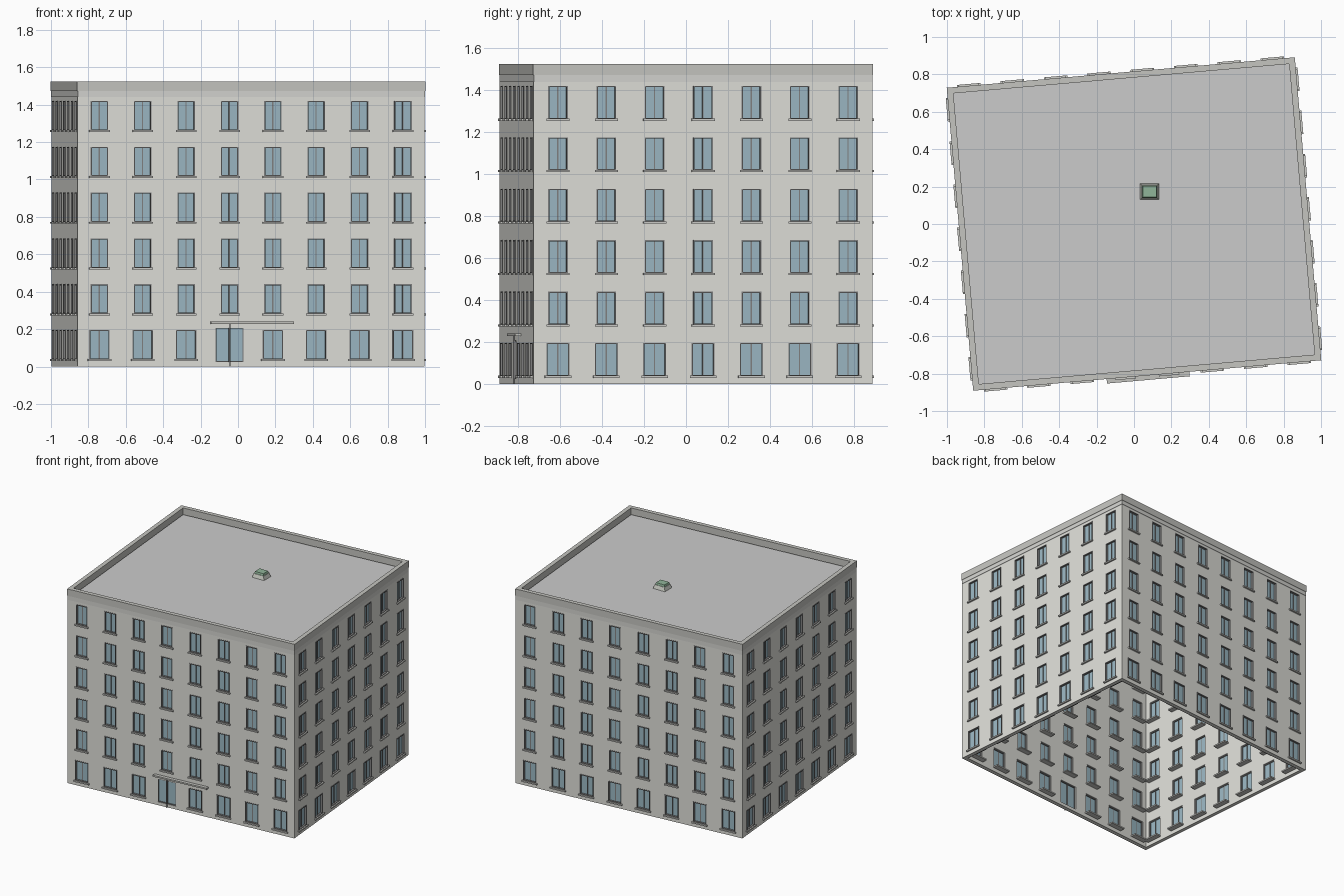
import bpy, bmesh
from math import radians
from mathutils import Matrix, Vector

if "Cube" in bpy.data.objects:
    bpy.data.objects.remove(bpy.data.objects["Cube"])

W, D = 1.862, 1.62          # footprint before rotation
ROOF, TOP, T = 1.465, 1.525, 0.03
FLOOR, FLOORS = 0.245, 6
SPIN = Matrix.Rotation(radians(5), 4, 'Z')

COLORS = {
    "walls": (0.74, 0.74, 0.70), "cornice": (0.66, 0.66, 0.63),
    "parapet": (0.56, 0.56, 0.53), "roof": (0.58, 0.58, 0.55),
    "sills": (0.62, 0.62, 0.59), "window_frames": (0.22, 0.22, 0.22),
    "window_glass": (0.33, 0.48, 0.55), "entrance_canopy": (0.55, 0.55, 0.52),
    "entrance_door_frame": (0.2, 0.2, 0.2), "entrance_glass": (0.33, 0.48, 0.55),
    "skylight_curb": (0.7, 0.72, 0.66), "skylight_dome": (0.28, 0.46, 0.32),
}
parts = {name: bmesh.new() for name in COLORS}


def quad(part, m, pts):
    bm = parts[part]
    bm.faces.new([bm.verts.new(m @ Vector(p)) for p in pts])


def box(part, m, x0, x1, y0, y1, z0, z1, taper=1.0):
    bm = parts[part]
    cx, cy = (x0 + x1) / 2, (y0 + y1) / 2
    vs = []
    for z, s in ((z0, 1), (z1, taper)):
        for x, y in ((x0, y0), (x1, y0), (x1, y1), (x0, y1)):
            vs.append(bm.verts.new(m @ Vector((cx + (x - cx) * s, cy + (y - cy) * s, z))))
    for f in ((3, 2, 1, 0), (4, 5, 6, 7), (0, 1, 5, 4), (1, 2, 6, 5), (2, 3, 7, 6), (3, 0, 4, 7)):
        bm.faces.new([vs[i] for i in f])


def wall_panel(m, half, x0, x1, z0, z1):
    """Outer and inner skin of a solid piece of wall."""
    if z1 - z0 < 1e-5:
        return
    lim = half - T
    a, b = max(x0, -lim), min(x1, lim)
    quad("walls", m, ((x0, 0, z0), (x1, 0, z0), (x1, 0, z1), (x0, 0, z1)))
    quad("walls", m, ((b, T, z0), (a, T, z0), (a, T, z1), (b, T, z1)))


def reveal(m, x0, x1, z0, z1):
    c = ((x0, z0), (x1, z0), (x1, z1), (x0, z1))
    for i in range(4):
        (ax, az), (bx, bz) = c[i], c[(i + 1) % 4]
        quad("walls", m, ((ax, 0, az), (ax, T, az), (bx, T, bz), (bx, 0, bz)))


def frame(part, m, x0, x1, z0, z1, w, y0, y1):
    box(part, m, x0, x0 + w, y0, y1, z0, z1)
    box(part, m, x1 - w, x1, y0, y1, z0, z1)
    box(part, m, x0 + w, x1 - w, y0, y1, z1 - w, z1)
    box(part, m, x0 + w, x1 - w, y0, y1, z0, z0 + w)


def facade(side, length, offset, cols):
    m = SPIN @ Matrix.Rotation(radians(90 * side), 4, 'Z') @ Matrix.Translation((0, -offset, 0))
    half, step = length / 2, length / cols
    for f in range(FLOORS):
        base = f * FLOOR
        top = base + FLOOR if f < FLOORS - 1 else ROOF
        for c in range(cols):
            left = -half + c * step
            mid = left + step / 2
            door = side == 0 and f == 0 and c == 3
            hw = 0.075 if door else (0.055 if f == 0 else 0.047)
            z0, z1 = base + 0.037, base + 0.195
            if door:
                z0, z1 = 0.025, 0.207
            x0, x1 = mid - hw, mid + hw
            # wall around the opening
            wall_panel(m, half, left, x0, base, top)
            wall_panel(m, half, x1, left + step, base, top)
            wall_panel(m, half, x0, x1, base, z0)
            wall_panel(m, half, x0, x1, z1, top)
            reveal(m, x0, x1, z0, z1)
            if door:
                frame("entrance_door_frame", m, x0, x1, z0, z1, 0.005, 0.004, 0.022)
                box("entrance_door_frame", m, mid - 0.004, mid + 0.004, -0.008, 0.02, 0, 0.23)
                box("entrance_glass", m, x0, x1, 0.012, 0.016, z0, z1)
                continue
            # window: frame, mullion, glass, sill
            frame("window_frames", m, x0, x1, z0, z1, 0.006, -0.003, 0.024)
            box("window_frames", m, mid - 0.003, mid + 0.003, 0.008, 0.02, z0, z1)
            box("window_glass", m, x0, x1, 0.013, 0.017, z0, z1)
            box("sills", m, x0 - 0.008, x1 + 0.008, -0.013, 0.07, z0 - 0.008, z0 + 0.002)
    # bottom edge of the wall, cornice band and parapet
    quad("walls", m, ((-half, 0, 0), (-half + T, T, 0), (half - T, T, 0), (half, 0, 0)))
    box("cornice", m, -half, half, -0.002, 0.002, 1.44, 1.472)
    box("parapet", m, -half - 0.003, half - T, -0.003, T, 1.472, TOP)


for side, (length, offset, cols) in enumerate(((W, D / 2, 8), (D, W / 2, 7)) * 2):
    facade(side, length, offset, cols)

# flat roof
box("roof", SPIN, -W / 2 + 0.005, W / 2 - 0.005, -D / 2 + 0.005, D / 2 - 0.005, ROOF - 0.01, ROOF)

# canopy over the entrance
front = SPIN @ Matrix.Translation((0, -D / 2, 0))
box("entrance_canopy", front, -0.218, 0.226, -0.027, 0.03, 0.228, 0.24)

# roof skylight
flat = Matrix.Translation((0.083, 0.173, 0))
box("skylight_curb", flat, -0.051, 0.051, -0.043, 0.043, ROOF, ROOF + 0.03, 0.85)
box("skylight_dome", flat, -0.04, 0.04, -0.033, 0.033, ROOF + 0.03, ROOF + 0.045, 0.9)

for name, bm in parts.items():
    bmesh.ops.remove_doubles(bm, verts=bm.verts, dist=1e-5)
    mesh = bpy.data.meshes.new(name)
    bm.to_mesh(mesh)
    bm.free()
    mat = bpy.data.materials.new(name)
    mat.diffuse_color = (*COLORS[name], 1)
    mat.use_nodes = True
    mat.node_tree.nodes["Principled BSDF"].inputs["Base Color"].default_value = mat.diffuse_color
    mesh.materials.append(mat)
    bpy.context.collection.objects.link(bpy.data.objects.new(name, mesh))
